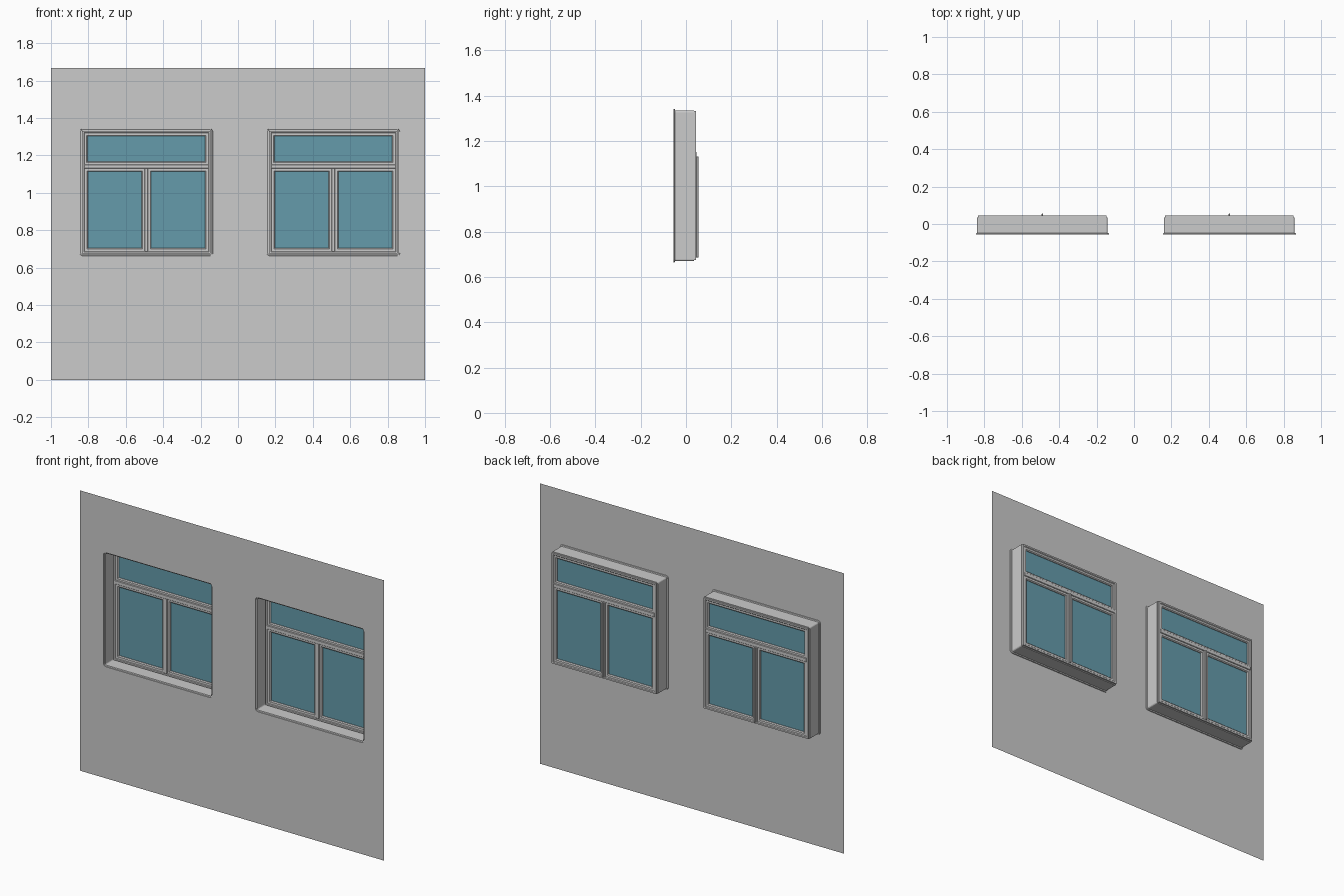
import bpy, bmesh, math
from mathutils import Vector

if "Cube" in bpy.data.objects:
    bpy.data.objects.remove(bpy.data.objects["Cube"])

FRONT = -0.055
glass_mat = bpy.data.materials.new("teal_glass")
glass_mat.diffuse_color = (0.13, 0.33, 0.41, 1)
glass_mat.use_nodes = True
glass_mat.node_tree.nodes["Principled BSDF"].inputs["Base Color"].default_value = glass_mat.diffuse_color


def finish(name, bm, mat=None):
    me = bpy.data.meshes.new(name)
    bm.to_mesh(me)
    bm.free()
    ob = bpy.data.objects.new(name, me)
    bpy.context.collection.objects.link(ob)
    if mat:
        me.materials.append(mat)
    return ob


def outline(rect, inset=0, r=0, seg=4):
    """Rectangle corner points as (x, z), optionally with rounded corners."""
    x0, x1, z0, z1 = rect
    x0, x1, z0, z1 = x0 + inset, x1 - inset, z0 + inset, z1 - inset
    if r == 0:
        return [(x0, z0), (x1, z0), (x1, z1), (x0, z1)]
    pts = []
    for k, (cx, cz) in enumerate([(x0 + r, z0 + r), (x1 - r, z0 + r),
                                  (x1 - r, z1 - r), (x0 + r, z1 - r)]):
        for i in range(seg + 1):
            a = math.pi * (1 + k / 2 + i / seg / 2)
            pts.append((cx + r * math.cos(a), cz + r * math.sin(a)))
    return pts


def sweep(name, rect, profile, closed=True):
    """Carry an (inset, y, corner radius) profile around a rectangle."""
    bm = bmesh.new()
    loops = [[bm.verts.new((x, y, z)) for x, z in outline(rect, i, r)]
             for i, y, r in profile]
    n = len(loops[0])
    for a in range(len(loops) if closed else len(loops) - 1):
        p, q = loops[a], loops[(a + 1) % len(loops)]
        for i in range(n):
            j = (i + 1) % n
            bm.faces.new((p[i], p[j], q[j], q[i]))
    bmesh.ops.recalc_face_normals(bm, faces=bm.faces)
    return finish(name, bm)


def bar(name, x0, x1, y0, y1, z0, z1):
    bm = bmesh.new()
    bmesh.ops.create_cube(bm, size=1)
    for v in bm.verts:
        v.co = Vector(((x0 + x1) / 2 + v.co.x * (x1 - x0),
                       (y0 + y1) / 2 + v.co.y * (y1 - y0),
                       (z0 + z1) / 2 + v.co.z * (z1 - z0)))
    bmesh.ops.bevel(bm, geom=bm.edges[:], offset=0.002, segments=1, affect='EDGES')
    return finish(name, bm)


def frame(name, rect, w, y0, y1, c=0.004):
    """Mitred frame with chamfered inner edges."""
    return sweep(name, rect, [(0, y0, 0), (w - c, y0, 0), (w, y0 + c, 0),
                              (w, y1 - c, 0), (w - c, y1, 0), (0, y1, 0)])


def glass(name, rect, y):
    bm = bmesh.new()
    bm.faces.new([bm.verts.new((x, y, z)) for x, z in outline(rect)])
    finish(name, bm, glass_mat)


# window openings
HOLES = [(cx - 0.356, cx + 0.356, 0.663, 1.342) for cx in (-0.49, 0.51)]

# wall sheet with two rounded openings
bm = bmesh.new()
for pts in [outline((-1, 1, 0, 1.667))] + [outline(h, 0, 0.016) for h in HOLES]:
    vs = [bm.verts.new((x, FRONT, z)) for x, z in pts]
    for i in range(len(vs)):
        bm.edges.new((vs[i - 1], vs[i]))
bmesh.ops.triangle_fill(bm, edges=bm.edges[:], use_beauty=True, normal=(0, -1, 0))
bmesh.ops.dissolve_limit(bm, angle_limit=0.01, verts=bm.verts[:], edges=bm.edges[:])
finish("wall", bm)

for n, hole in enumerate(HOLES):
    s = f"_{n + 1}"
    cx = (hole[0] + hole[1]) / 2

    # deep reveal with a small stepped lip at the wall
    sweep("reveal" + s, hole,
          [(0, FRONT, 0.016), (0.001, FRONT + 0.005, 0.015),
           (0.007, FRONT + 0.007, 0.009), (0.007, 0.035, 0.009),
           (0.016, 0.035, 0.004)], closed=False)

    # outer frame, transom and mullion
    L, R, B, T = cx - 0.343, cx + 0.343, 0.675, 1.332
    frame("window_frame" + s, (L, R, B, T), 0.013, 0.02, 0.045)
    bar("transom" + s, L + 0.01, R - 0.01, 0.017, 0.046, 1.130, 1.152)
    bar("mullion" + s, cx - 0.009, cx + 0.009, 0.018, 0.046, B + 0.01, 1.132)
    bar("meeting_strip" + s, cx - 0.004, cx + 0.004, 0.044, 0.055, B + 0.01, 1.132)

    # top light and two casements, each with a sash and a pane
    for part, rect, w in (
            ("top_light", (L + 0.011, R - 0.011, 1.150, T - 0.011), 0.018),
            ("left_sash", (L + 0.011, cx - 0.007, B + 0.011, 1.132), 0.019),
            ("right_sash", (cx + 0.007, R - 0.011, B + 0.011, 1.132), 0.019)):
        frame(part + s, rect, w, 0.023, 0.041, 0.005)
        x0, x1, z0, z1 = rect
        d = w - 0.002
        glass(part + "_pane" + s, (x0 + d, x1 - d, z0 + d, z1 - d), 0.032)
